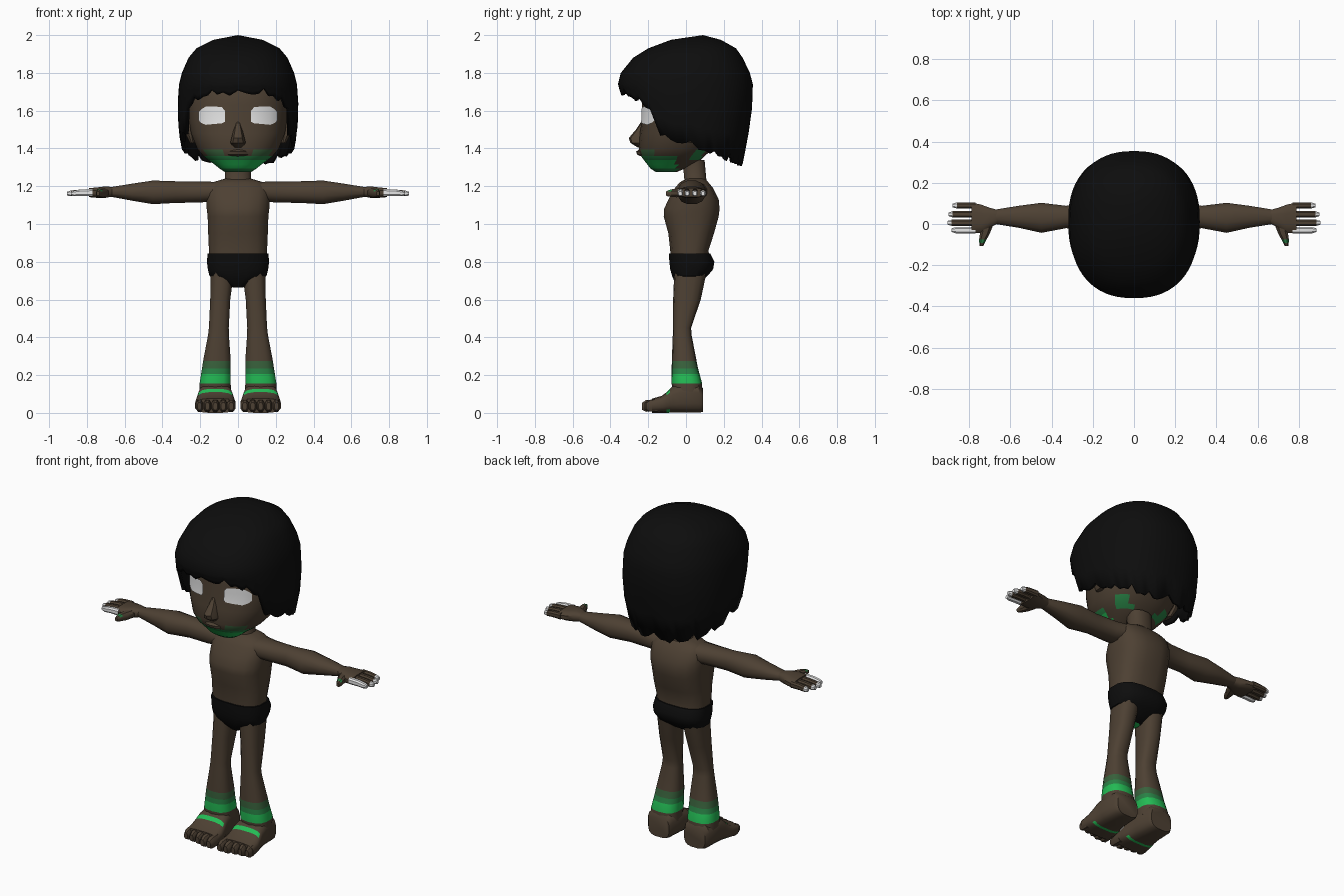
import bpy, bmesh, math, random
from mathutils import Vector

random.seed(4)
if "Cube" in bpy.data.objects:
    bpy.data.objects.remove(bpy.data.objects["Cube"])

COLOURS = {
    "skin brown": (0.075, 0.052, 0.033),
    "hair black": (0.004, 0.004, 0.004),
    "eye white": (0.8, 0.8, 0.8),
    "bright green": (0.017, 0.5, 0.09),
    "mid green": (0.022, 0.22, 0.06),
    "dark green": (0.04, 0.12, 0.045),
}
MATS = {}
for key, rgb in COLOURS.items():
    m = bpy.data.materials.new(key)
    m.use_nodes = True
    m.diffuse_color = (*rgb, 1)
    bsdf = m.node_tree.nodes["Principled BSDF"]
    bsdf.inputs["Base Color"].default_value = (*rgb, 1)
    bsdf.inputs["Roughness"].default_value = 0.9
    MATS[key] = m
SKIN, BLACK, WHITE, BRIGHT, MID, DARK = COLOURS


def interp(table, t):
    """Linear lookup in rows sorted by their first value."""
    if t <= table[0][0]:
        return table[0][1:]
    for a, b in zip(table, table[1:]):
        if t <= b[0]:
            f = (t - a[0]) / (b[0] - a[0])
            return [p + (q - p) * f for p, q in zip(a[1:], b[1:])]
    return table[-1][1:]


def finish(name, bm, rule, angle=40):
    """Turn a bmesh into an object, colouring faces by a rule on their centre."""
    bmesh.ops.recalc_face_normals(bm, faces=bm.faces)
    mesh = bpy.data.meshes.new(name)
    used = []
    for f in bm.faces:
        key = rule(f.calc_center_median()) if callable(rule) else rule
        if key not in used:
            used.append(key)
            mesh.materials.append(MATS[key])
        f.material_index = used.index(key)
    bm.to_mesh(mesh)
    bm.free()
    ob = bpy.data.objects.new(name, mesh)
    bpy.context.scene.collection.objects.link(ob)
    bpy.ops.object.select_all(action="DESELECT")
    ob.select_set(True)
    bpy.context.view_layer.objects.active = ob
    bpy.ops.object.shade_smooth_by_angle(angle=math.radians(angle))
    return ob


def oval(a0, a1, b0, b1, ang, power):
    c, s = math.cos(ang), math.sin(ang)
    bend = lambda v: math.copysign(abs(v) ** (2 / power), v)
    return ((a0 + a1) / 2 + (a1 - a0) / 2 * bend(c),
            (b0 + b1) / 2 + (b1 - b0) / 2 * bend(s))


def loft(name, axis, rings, rule=SKIN, n=12, power=2.4, side=1):
    """Skin rings (t, a0, a1, b0, b1) along an axis; side=-1 mirrors in x."""
    bm = bmesh.new()
    loops = []
    for t, *box in rings:
        loop = []
        for i in range(n):
            a, b = oval(*box, 2 * math.pi * (i + 0.5) / n, power)
            x, y, z = {"x": (t, a, b), "y": (a, t, b), "z": (a, b, t)}[axis]
            loop.append(bm.verts.new((x * side, y, z)))
        loops.append(loop)
    for p, q in zip(loops, loops[1:]):
        for i in range(n):
            j = (i + 1) % n
            bm.faces.new((p[i], p[j], q[j], q[i]))
    bm.faces.new(loops[0])
    bm.faces.new(loops[-1])
    return finish(name, bm, rule)


def centred(rows):
    return [(z, -w, w, y0, y1) for z, y0, y1, w in rows]


# Head with painted jaw
HEAD = [(1.275, -.16, -.05, .07), (1.295, -.19, .0, .10), (1.315, -.205, .04, .125),
        (1.34, -.225, .08, .16), (1.36, -.24, .10, .185), (1.395, -.25, .14, .215),
        (1.48, -.245, .19, .25), (1.55, -.235, .22, .26), (1.63, -.235, .25, .265),
        (1.75, -.22, .26, .25), (1.87, -.12, .2, .15)]


def face_paint(c):
    if c.z > 1.395 or (c.y > -.05 and not (c.y > .03 and 1.34 < c.z)):
        return SKIN
    if c.y > -.05:
        return MID if c.y < .1 and abs(c.x) > .06 else SKIN
    if c.z > 1.36:
        return DARK if .06 < abs(c.x) < .17 else SKIN
    return MID if c.z < 1.295 or c.z > 1.34 else BRIGHT


loft("head", "z", centred(HEAD), face_paint, 28, 2.3)
loft("nose", "z", centred([(1.405, -.255, -.18, .025), (1.43, -.295, -.18, .042),
                           (1.455, -.303, -.18, .036), (1.5, -.265, -.18, .024),
                           (1.54, -.238, -.18, .012)]), SKIN, 10)
loft("lips", "z", centred([(1.357, -.235, -.2, .04), (1.367, -.258, -.2, .055),
                           (1.383, -.264, -.2, .05), (1.397, -.245, -.2, .03)]), SKIN, 10)
loft("neck", "z", centred([(1.19, -.03, .13, .09), (1.23, -.01, .11, .07),
                           (1.34, -.02, .1, .07)]))


def face_y(x, z):
    y0, y1, w = interp(HEAD, z)
    return (y0 + y1) / 2 - (y1 - y0) / 2 * (1 - (abs(x) / w) ** 2.3) ** (1 / 2.3)


# Eyes follow the curve of the face
def eye(name, side):
    bm = bmesh.new()
    cols = []
    for x, lo, hi in ((.07, 1.54, 1.6), (.085, 1.533, 1.618), (.12, 1.53, 1.622),
                      (.17, 1.525, 1.622), (.195, 1.535, 1.607), (.21, 1.55, 1.59)):
        zs = [lo + (hi - lo) * k / 3 for k in range(4)]
        cols.append([bm.verts.new((side * x, face_y(x, z) - .006, z)) for z in zs])
    for p, q in zip(cols, cols[1:]):
        for k in range(3):
            bm.faces.new((p[k], p[k + 1], q[k + 1], q[k]))
    ob = finish(name, bm, WHITE)
    ob.data.update()
    if ob.data.polygons[0].normal.y > 0:
        ob.data.flip_normals()


# Bowl-cut hair with a ragged hem
HAIR = [(1.31, -.24, .30, .275), (1.4, -.26, .315, .30), (1.5, -.29, .335, .315),
        (1.63, -.33, .352, .32), (1.74, -.36, .354, .312), (1.8, -.345, .338, .297),
        (1.88, -.28, .3, .262), (1.93, -.2, .265, .22), (1.975, -.08, .185, .13)]
HEM = [(-.31, 1.69), (-.25, 1.65), (-.19, 1.6), (-.165, 1.45), (0, 1.42),
       (.1, 1.39), (.3, 1.325), (.35, 1.315)]


def hair():
    bm = bmesh.new()
    n, crown = 64, bm.verts.new((0, .09, 2))
    cols = []
    for i in range(n):
        ang = 2 * math.pi * i / n

        def point(z):
            y0, y1, w = interp(HAIR, z)
            x, y = oval(-w, w, y0, y1, ang, 2.35)
            return x, y, z
        hem = interp(HEM, point(1.63)[1])[0]
        hem += random.uniform(.015, .045) if i % 4 == 0 else random.uniform(-.012, .01)
        levels = [1.975, 1.93, 1.88, 1.8, 1.74]
        levels += [1.74 + (hem - 1.74) * k / 3 for k in (1, 2, 3)]
        cols.append([bm.verts.new(point(z)) for z in levels])
    for p, q in zip(cols, cols[1:] + cols[:1]):
        bm.faces.new((crown, p[0], q[0]))
        for k in range(len(p) - 1):
            bm.faces.new((p[k], p[k + 1], q[k + 1], q[k]))
    ob = finish("hair", bm, BLACK)
    shell = ob.modifiers.new("thickness", "SOLIDIFY")
    shell.thickness = .02
    shell.offset = -1


hair()

# Torso and briefs
loft("torso", "z", centred([(.8, -.08, .13, .155), (.86, -.085, .12, .156), (.95, -.095, .15, .16),
                            (1.04, -.12, .175, .163), (1.08, -.118, .18, .168),
                            (1.13, -.095, .175, .17), (1.19, -.06, .145, .17),
                            (1.22, -.035, .12, .14), (1.24, 0, .1, .07)]), SKIN, 16, 2.7)
loft("briefs", "z", centred([(.845, -.092, .13, .163), (.8, -.09, .152, .167),
                             (.76, -.085, .145, .162), (.725, -.075, .115, .153),
                             (.69, -.06, .07, .075), (.665, -.04, .03, .03)]),
     lambda c: BRIGHT if c.z < .67 else BLACK, 16, 2.7)


def leg_paint(c):
    if .155 < c.z < .205:
        return BRIGHT
    return MID if .155 < c.z < .235 else DARK if .155 < c.z < .275 else SKIN


def foot_paint(c):
    return BRIGHT if -.103 < c.y < -.085 and (c.z > .1 or c.z < .02) else SKIN


def nail_paint(x):
    return lambda c: WHITE if abs(c.x) > x else SKIN


# Limbs, built for each side
for word, s in (("left", 1), ("right", -1)):
    eye(word + "_eye", s)
    loft(word + "_ear", "z", [(1.43, .23, .255, -.03, .03), (1.47, .23, .275, -.04, .06),
                              (1.55, .23, .285, -.04, .08), (1.59, .23, .27, -.02, .06)], side=s)
    loft(word + "_leg", "z",
         [(.75, .02, .147, -.062, .11), (.6, .04, .148, -.068, .078),
          (.45, .048, .155, -.068, .027), (.41, .047, .16, -.07, .03),
          (.275, .037, .186, -.075, .056), (.235, .037, .192, -.076, .064),
          (.205, .037, .197, -.076, .072), (.155, .037, .205, -.076, .086),
          (.1, .035, .207, -.07, .086)], leg_paint, 14, 2.6, s)
    loft(word + "_foot", "y",
         [(.09, .05, .19, .005, .13), (.07, .04, .205, 0, .155), (-.03, .032, .21, 0, .158),
          (-.07, .025, .215, 0, .142), (-.085, .022, .218, 0, .128), (-.103, .018, .222, 0, .11),
          (-.13, .013, .227, 0, .09), (-.18, .012, .228, 0, .076)], foot_paint, 16, 3.2, s)
    for i in range(5):
        x, tip, r = .036 + .042 * i, -.232 + .006 * i * (i > 1), .023 - .001 * i
        loft(f"{word}_toe_{i + 1}", "y",
             [(-.15, x - r, x + r, .004, .074), (tip + .02, x - r, x + r, .004, .07),
              (tip, x - r * .6, x + r * .6, .015, .055)], SKIN, 8, 2.5, s)
    loft(word + "_arm", "x",
         [(.12, -.04, .12, 1.12, 1.225), (.2, -.03, .1, 1.112, 1.226),
          (.33, -.022, .09, 1.11, 1.228), (.45, -.045, .105, 1.103, 1.232),
          (.56, -.02, .09, 1.122, 1.215), (.68, 0, .07, 1.145, 1.195)], SKIN, 12, 2.3, s)
    loft(word + "_hand", "x",
         [(.665, 0, .07, 1.145, 1.196), (.7, -.02, .08, 1.138, 1.2),
          (.74, -.045, .095, 1.137, 1.195), (.79, -.045, .107, 1.142, 1.19)], SKIN, 12, 2.8, s)
    for finger, y, tip in (("index", -.03, .885), ("middle", .006, .905),
                           ("ring", .047, .9), ("little", .09, .88)):
        r = .016
        loft(f"{word}_{finger}_finger", "x",
             [(.77, y - r, y + r, 1.147, 1.187), (.83, y - r, y + r, 1.148, 1.184),
              (tip - .02, y - r, y + r, 1.146, 1.178),
              (tip, y - r * .6, y + r * .6, 1.15, 1.172)],
             nail_paint(.79 if finger == "index" else tip - .015), 8, 2.6, s)
    loft(word + "_thumb", "y",
         [(0, .68, .74, 1.143, 1.19), (-.05, .7, .75, 1.14, 1.188),
          (-.075, .715, .753, 1.142, 1.185), (-.092, .723, .752, 1.144, 1.18),
          (-.107, .732, .75, 1.15, 1.172)],
         lambda c: MID if -.092 < c.y < -.075 and c.z > 1.17 else SKIN, 8, 2.6, s)
